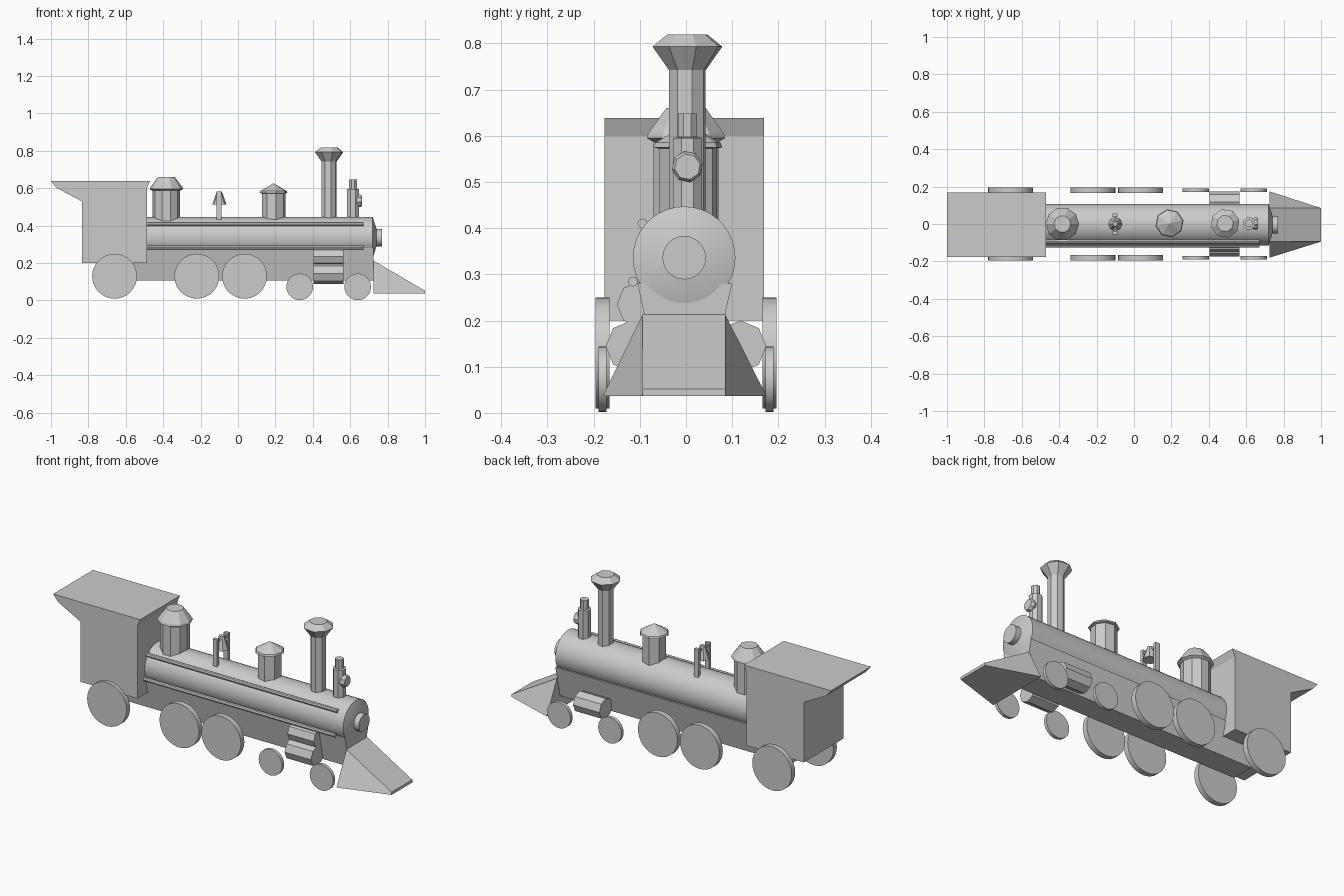
import bpy, bmesh, math
from mathutils import Matrix, Vector

if "Cube" in bpy.data.objects:
    bpy.data.objects.remove(bpy.data.objects["Cube"])

AXES = {'Z': Matrix.Identity(3),
        'X': Matrix.Rotation(math.pi / 2, 3, 'Y'),
        'Y': Matrix.Rotation(math.pi / 2, 3, 'X')}


def finish(name, bm, smooth=False):
    bmesh.ops.recalc_face_normals(bm, faces=bm.faces)
    mesh = bpy.data.meshes.new(name)
    bm.to_mesh(mesh)
    bm.free()
    obj = bpy.data.objects.new(name, mesh)
    bpy.context.collection.objects.link(obj)
    if smooth:
        bpy.ops.object.select_all(action='DESELECT')
        obj.select_set(True)
        bpy.context.view_layer.objects.active = obj
        bpy.ops.object.shade_smooth_by_angle(angle=math.radians(25))
    return obj


def lathe(name, profile, loc, sides, axis='Z', smooth=False, turn=0.0):
    """Closed solid from (radius, height) pairs turned around an axis."""
    bm = bmesh.new()
    rings = []
    for r, h in profile:
        ring = []
        for i in range(sides):
            a = math.tau * i / sides + turn
            p = Vector((r * math.cos(a), r * math.sin(a), h))
            ring.append(bm.verts.new(AXES[axis] @ p + Vector(loc)))
        rings.append(ring)
    for lo, hi in zip(rings, rings[1:]):
        for i in range(sides):
            j = (i + 1) % sides
            bm.faces.new((lo[i], lo[j], hi[j], hi[i]))
    bm.faces.new(rings[0])
    bm.faces.new(rings[-1])
    return finish(name, bm, smooth)


def loft(name, first, second):
    """Solid between two matching outlines."""
    bm = bmesh.new()
    a = [bm.verts.new(p) for p in first]
    b = [bm.verts.new(p) for p in second]
    n = len(a)
    for i in range(n):
        j = (i + 1) % n
        bm.faces.new((a[i], a[j], b[j], b[i]))
    bm.faces.new(a)
    bm.faces.new(b)
    return finish(name, bm)


def box(name, x0, x1, y0, y1, z0, z1):
    outline = [(x0, z0), (x1, z0), (x1, z1), (x0, z1)]
    return loft(name, [(x, y0, z) for x, z in outline], [(x, y1, z) for x, z in outline])


# Cab with overhanging roof
cab = [(-1, .638), (-.972, .603), (-.835, .53), (-.835, .2),
       (-.487, .2), (-.487, .6), (-.471, .638)]
loft('cab', [(x, -.177, z) for x, z in cab], [(x, .169, z) for x, z in cab])

# Boiler with dished front and door knob
BY, BZ = -.004, .336
lathe('boiler', [(.111, -.5), (.111, .72), (.048, .74)], (0, BY, BZ), 36, 'X', True)
lathe('boiler_door', [(.047, .73), (.047, .77)], (0, BY, BZ), 24, 'X', True)

# Pipes along the near side of the boiler
for name, y, z in (('upper_pipe', -.094, .410), ('lower_pipe', -.115, .284)):
    lathe(name, [(.011, -.5), (.011, .672)], (0, y, z), 8, 'X')

# Tapered under-frame
frame = [(-.105, .28), (.1, .28), (.06, .108), (-.068, .108)]
loft('frame', [(-.68, y, z) for y, z in frame], [(.724, y, z) for y, z in frame])

# Sloped front guard
loft('front_guard',
     [(.725, -.18, .037), (.725, .174, .037), (.725, .085, .213), (.725, -.094, .213)],
     [(1, -.094, .037), (1, .085, .037), (1, .085, .052), (1, -.094, .052)])

# Wheels, mirrored left and right
for s, side in ((-1, 'near'), (1, 'far')):
    for x, r, z, y0, y1 in ((-.66, .12, .13, .166, .196), (-.22, .12, .13, .166, .196),
                            (.035, .12, .13, .166, .196), (.33, .071, .073, .172, .19),
                            (.64, .071, .073, .172, .19)):
        size = 'large' if r > .1 else 'small'
        lathe(f'{size}_wheel_{side}', [(r, -s * y0), (r, -s * y1)], (x, 0, z), 32, 'Y', True)
    # Steam cylinders
    lathe(f'steam_cylinder_{side}', [(.056, .405), (.056, .565)], (0, s * .118, .144), 8, 'X')

# Extra upper cylinder on the near side
lathe('upper_cylinder', [(.05, .405), (.05, .565)], (0, -.1, .235), 8, 'X')

# Rear dome
lathe('rear_dome', [(.074, .41), (.074, .587), (.089, .595), (.086, .605), (.045, .66)],
      (-.383, 0, 0), 10)
# Middle dome
lathe('middle_dome', [(.064, .41), (.064, .572), (.076, .575), (.072, .585), (.002, .626)],
      (.19, .004, 0), 8, turn=.2)
# Chimney with flared top
lathe('chimney', [(.041, .41), (.041, .742), (.078, .793), (.045, .819)],
      (.487, .003, 0), 8, turn=.25)

# Front lamp post and lamp
lathe('lamp_post', [(.034, .41), (.034, .595), (.022, .597), (.022, .648)],
      (.615, .003, 0), 8, turn=.39)
lathe('lamp', [(.026, .63), (.034, .647), (.034, .654), (.028, .664)],
      (0, .003, .533), 8, 'X', turn=.2)

# Bell hung between two posts
for y in (-.047, .047):
    box('bell_post', -.114, -.088, y - .009, y + .009, .41, .583)
box('bell_axle', -.107, -.095, -.047, .047, .56, .572)
lathe('bell', [(.038, .512), (.034, .525), (.022, .56), (.013, .583)], (-.1, 0, 0), 8)
